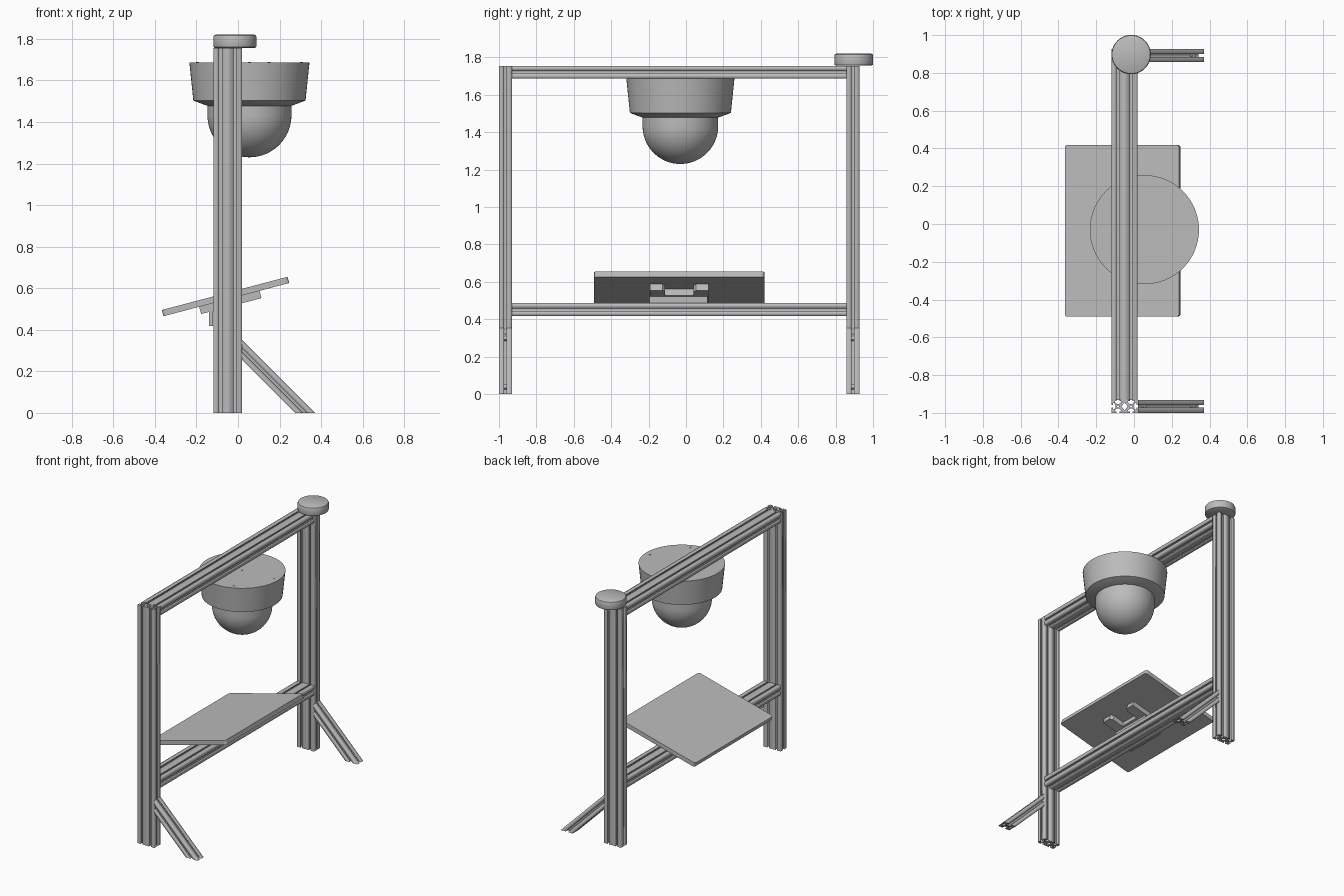
import bpy, bmesh, math
from mathutils import Matrix, Vector

old = bpy.data.objects.get("Cube")
if old:
    bpy.data.objects.remove(old)

grey = bpy.data.materials.new("plain grey")
grey.use_nodes = True
colour = (0.5, 0.5, 0.5, 1)
grey.diffuse_color = colour
grey.node_tree.nodes["Principled BSDF"].inputs["Base Color"].default_value = colour

H = 0.0345                      # half width of one extrusion cell
FRAME_X = -0.05
POST_Y = {"front": -0.9655, "rear": 0.892}
POST_TOP = 1.755


def add(name, mesh, smooth=False):
    obj = bpy.data.objects.new(name, mesh)
    bpy.context.collection.objects.link(obj)
    mesh.materials.clear()
    mesh.materials.append(grey)
    if smooth:
        bpy.ops.object.select_all(action='DESELECT')
        obj.select_set(True)
        bpy.context.view_layer.objects.active = obj
        bpy.ops.object.shade_smooth_by_angle(angle=math.radians(35))
    return obj


def from_bmesh(name, bm, smooth=False):
    bmesh.ops.recalc_face_normals(bm, faces=bm.faces)
    mesh = bpy.data.meshes.new(name)
    bm.to_mesh(mesh)
    bm.free()
    return add(name, mesh, smooth)


def slot(x, y, angle):
    """T-slot outline on one side, walked counter-clockwise."""
    half = [(0.007, 0), (0.007, 0.007), (0.017, 0.007), (0.017, 0.012), (0.007, 0.022)]
    pts = [(-u, v) for u, v in half] + [(u, v) for u, v in reversed(half)]
    c, s = math.cos(angle), math.sin(angle)
    return [(x + u * c - v * s, y + u * s + v * c) for u, v in pts]


def ring(x, y, rx, ry, n):
    return [(x + rx * math.cos(k * math.tau / n), y + ry * math.sin(k * math.tau / n))
            for k in range(n)]


def extrusion(name, cells, length, matrix):
    """Slotted aluminium-style profile with bores, extruded along local z."""
    w = H * cells
    centres = [H * (2 * i + 1) - w for i in range(cells)]
    outline = [(-w, -H)]
    for c in centres:
        outline += slot(c, -H, 0)
    outline += [(w, -H)] + slot(w, 0, math.pi / 2) + [(w, H)]
    for c in reversed(centres):
        outline += slot(c, H, math.pi)
    outline += [(-w, H)] + slot(-w, 0, -math.pi / 2)
    loops = [outline] + [ring(c, 0, 0.006, 0.006, 12) for c in centres]
    if cells == 2:
        loops.append(ring(0, 0, 0.017, 0.021, 4))
    curve = bpy.data.curves.new(name, 'CURVE')
    curve.dimensions = '2D'
    curve.fill_mode = 'BOTH'
    curve.extrude = length / 2
    for loop in loops:
        sp = curve.splines.new('POLY')
        sp.points.add(len(loop) - 1)
        for p, (x, y) in zip(sp.points, loop):
            p.co = (x, y, 0, 1)
        sp.use_cyclic_u = True
    temp = bpy.data.objects.new(name + "_path", curve)
    mesh = bpy.data.meshes.new_from_object(temp)
    bpy.data.objects.remove(temp)
    bm = bmesh.new()
    bm.from_mesh(mesh)
    bmesh.ops.remove_doubles(bm, verts=bm.verts, dist=1e-5)
    bm.transform(matrix)
    return bm


def lathe(name, x, y, profile, steps=64):
    bm = bmesh.new()
    verts = [bm.verts.new((r, 0, z)) for r, z in profile]
    edges = [bm.edges.new(p) for p in zip(verts, verts[1:])]
    bmesh.ops.spin(bm, geom=verts + edges, cent=(0, 0, 0), axis=(0, 0, 1),
                   angle=math.tau, steps=steps)
    bmesh.ops.remove_doubles(bm, verts=bm.verts, dist=1e-5)
    bm.transform(Matrix.Translation((x, y, 0)))
    return from_bmesh(name, bm, True)


def prism(name, outline, depth, matrix):
    """Extrude an xy outline upward, then place it."""
    bm = bmesh.new()
    face = bm.faces.new([bm.verts.new((x, y, 0)) for x, y in outline])
    top = bmesh.ops.extrude_face_region(bm, geom=[face])['geom']
    bmesh.ops.translate(bm, vec=(0, 0, depth),
                        verts=[g for g in top if isinstance(g, bmesh.types.BMVert)])
    bm.transform(matrix)
    return from_bmesh(name, bm)


def rect(x0, x1, y0, y1):
    return [(x0, y0), (x1, y0), (x1, y1), (x0, y1)]


# Upright posts and their diagonal feet
slope = Vector((1, 0, -1))
for side, y in POST_Y.items():
    place = Matrix.Translation((FRAME_X, y, POST_TOP / 2))
    from_bmesh(side + "_post", extrusion(side + "_post", 2, POST_TOP, place))

    place = Matrix.Translation((0.16, y, 0.163)) @ Matrix.Rotation(math.radians(135), 4, 'Y')
    bm = extrusion(side + "_foot", 1, 0.45, place)
    for v in bm.verts:                      # mitre against post and floor
        v.co += slope * ((0.02 - v.co.x) if v.co.x < 0.16 else v.co.z)
    from_bmesh(side + "_foot", bm)

    for label, z in (("upper", 0.305), ("lower", 0.045)):
        bm = bmesh.new()
        spot = Vector((0.365 - z, y, z)) - Vector((0.008, 0, 0.008))
        bmesh.ops.create_cone(bm, cap_ends=True, segments=20, radius1=0.014, radius2=0.014,
                              depth=0.014, matrix=Matrix.Translation(spot)
                              @ Matrix.Rotation(math.radians(45), 4, 'Y'))
        from_bmesh(f"{side}_{label}_bolt", bm, True)

# Cross beams
y0, y1 = POST_Y["front"] + H, POST_Y["rear"] - H
for label, z in (("top", POST_TOP - H), ("lower", 0.451)):
    place = Matrix.Translation((FRAME_X, (y0 + y1) / 2, z)) @ Matrix.Rotation(math.pi / 2, 4, 'X')
    from_bmesh(label + "_beam", extrusion(label + "_beam", 2, y1 - y0, place))

# Round cap on the rear post
lathe("post_cap", -0.015, 0.897, [(0, 1.757), (0.097, 1.757), (0.102, 1.76), (0.104, 1.766),
                                  (0.104, 1.808), (0.101, 1.816), (0.094, 1.82), (0, 1.82)])

# Dome housing with hemispherical cover
DX, DY = 0.055, -0.03
lathe("dome_housing", DX, DY, [(0, 1.686), (0.289, 1.686), (0.27, 1.503), (0.2, 1.477), (0, 1.477)])
R = 0.202
arc = [(R * math.cos(a), 1.432 - R * math.sin(a))
       for a in (k * math.pi / 40 for k in range(21))]
lathe("dome_cover", DX, DY, [(0, 1.48), (R, 1.48)] + arc)
for i, (r, deg) in enumerate([(0, 0), (0.25, 3), (0.25, 183), (0.25, -68), (0.25, 112)]):
    a = math.radians(deg)
    lathe(f"housing_screw_{i}", DX + r * math.cos(a), DY + r * math.sin(a),
          [(0.007, 1.686), (0.007, 1.688), (0, 1.688)], 12)

# Tilted panel with rounded corners
tilt = Matrix.Translation((-0.064, -0.036, 0.575)) @ Matrix.Rotation(math.radians(-14.8), 4, 'Y')
PX, PY, C = 0.313, 0.455, 0.016
corner = []
for q, (sx, sy) in enumerate([(1, 1), (-1, 1), (-1, -1), (1, -1)]):
    for k in range(6):
        a = (q + k / 5) * math.pi / 2
        corner.append((sx * (PX - C) + C * math.cos(a), sy * (PY - C) + C * math.sin(a)))
prism("panel", corner, 0.031, tilt @ Matrix.Translation((0, 0, -0.031)))

# Forked mounting plate under the panel
fork = [(-0.135, -0.157), (0.165, -0.157), (0.165, -0.09), (0.145, -0.075), (0.06, -0.075),
        (0.06, 0.075), (0.145, 0.075), (0.165, 0.09), (0.165, 0.157), (-0.135, 0.157)]
prism("mount_fork", fork, 0.036, tilt @ Matrix.Translation((0, 0, -0.067)))

# Bracket resting on the lower beam, with a flange behind it
side = [(-0.14, 0.419), (-0.121, 0.419), (-0.121, 0.487), (-0.005, 0.487),
        (-0.005, 0.545), (-0.14, 0.51)]
stand = Matrix.Translation((0, 0.115, 0)) @ Matrix.Rotation(math.pi / 2, 4, 'X')
prism("mount_bracket", side, 0.31, stand)
